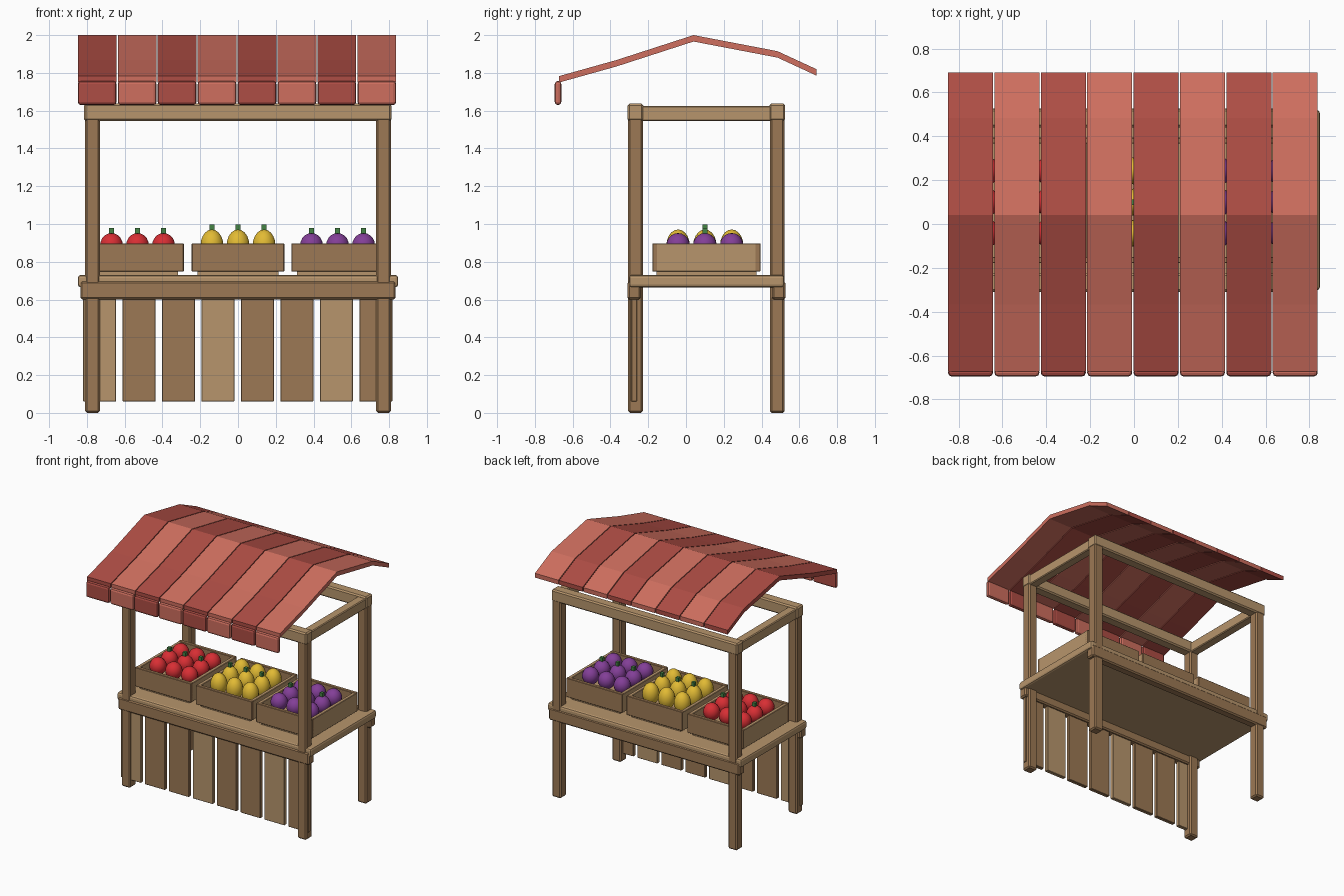
import bpy, bmesh
from mathutils import Matrix

if "Cube" in bpy.data.objects:
    bpy.data.objects.remove(bpy.data.objects["Cube"])


def material(name, r, g, b):
    m = bpy.data.materials.new(name)
    m.diffuse_color = [(c / 255) ** 2.2 for c in (r, g, b)] + [1]
    m.use_nodes = True
    m.node_tree.nodes["Principled BSDF"].inputs["Base Color"].default_value = m.diffuse_color
    return m


DARK = material("dark_wood", 155, 120, 85)
LIGHT = material("light_wood", 182, 148, 108)
REDS = [material("deep_red", 172, 78, 70), material("pale_red", 205, 110, 95)]
GREEN = material("stem_green", 70, 130, 70)


def finish(name, bm, mat):
    bmesh.ops.recalc_face_normals(bm, faces=bm.faces)
    me = bpy.data.meshes.new(name)
    bm.to_mesh(me)
    bm.free()
    me.materials.append(mat)
    ob = bpy.data.objects.new(name, me)
    bpy.context.collection.objects.link(ob)
    return ob


def box(name, x, y, z, mat, bevel=0.0, segments=1):
    """Box from (min, max) ranges, with optional bevelled edges."""
    bm = bmesh.new()
    size = Matrix.Diagonal((x[1] - x[0], y[1] - y[0], z[1] - z[0], 1))
    mid = Matrix.Translation((sum(x) / 2, sum(y) / 2, sum(z) / 2))
    bmesh.ops.create_cube(bm, size=1, matrix=mid @ size)
    ob = finish(name, bm, mat)
    if bevel:
        mod = ob.modifiers.new("bevel", "BEVEL")
        mod.width, mod.segments = bevel, segments
    return ob


def around(c, width):
    return (c - width / 2, c + width / 2)


# Frame: posts, top beams and aprons
FRONT, BACK, SIDE = -0.267, 0.483, 0.77
for side, sx in (("left", -SIDE), ("right", SIDE)):
    for end, y in (("front", FRONT), ("back", BACK)):
        box(f"{end}_{side}_post", around(sx, 0.078), around(y, 0.078), (0, 1.6), DARK, 0.01)
    box(f"{side}_beam", around(sx, 0.07), (FRONT - 0.03, BACK + 0.03), (1.545, 1.625), LIGHT, 0.006)
for end, y in (("front", FRONT), ("back", BACK)):
    box(f"{end}_beam", (-0.815, 0.812), around(y, 0.084), (1.545, 1.637), LIGHT, 0.01)
box("front_apron", (-0.835, 0.835), (-0.31, -0.24), (0.6, 0.697), DARK, 0.01)
box("back_apron", (-0.835, 0.835), (0.456, 0.526), (0.6, 0.697), DARK, 0.01)

# Table top
box("table_top", (-0.848, 0.848), (-0.302, 0.52), (0.665, 0.73), LIGHT, 0.015, 2)

# Front slats
for i in range(8):
    box("front_slat", around(-0.733 + i * 0.209, 0.175), (-0.29, -0.26), (0.06, 0.62),
        DARK if i % 3 else LIGHT, 0.003)

# Crates with three rows of fruit each
CY, HX, HY, T = 0.108, 0.245, 0.286, 0.028
FRUITS = [("red_fruit", material("fruit_red", 215, 50, 55), -0.532, 0.066),
          ("yellow_fruit", material("fruit_yellow", 225, 185, 55), 0.0, 0.085),
          ("purple_fruit", material("fruit_purple", 130, 65, 150), 0.527, 0.066)]
for name, mat, cx, rz in FRUITS:
    box("crate_floor", around(cx, 0.43), around(CY, 0.53), (0.73, 0.765), LIGHT)
    for s in (-1, 1):
        box("crate_long_wall", around(cx, 2 * HX), around(CY + s * (HY - T / 2), T),
            (0.748, 0.898), DARK, 0.003)
        box("crate_end_wall", around(cx + s * (HX - T / 2), T), around(CY, 2 * HY - 0.012),
            (0.748, 0.896), LIGHT, 0.003)
    for i in (-1, 0, 1):
        for j in (-1, 0, 1):
            x, y = cx + i * 0.138, 0.1 + j * 0.142
            bm = bmesh.new()
            bmesh.ops.create_uvsphere(bm, u_segments=14, v_segments=10, radius=1,
                                      matrix=Matrix.Translation((x, y, 0.886))
                                      @ Matrix.Diagonal((0.062, 0.062, rz, 1)))
            for f in bm.faces:
                f.smooth = True
            finish(name, bm, mat)
            if j == 0:
                top = 0.886 + rz
                box("fruit_stem", around(x, 0.025), around(y, 0.025), (top - 0.012, top + 0.027), GREEN)

# Canopy: striped bent strips, each with a hanging flap at the front
PROFILE = [(-0.672, 1.783), (-0.368, 1.868), (0.04, 2.0), (0.484, 1.915), (0.69, 1.82)]
DROP = 0.034
for i in range(8):
    x0 = -0.848 + i * 0.2115
    x1 = x0 + 0.205
    mat = REDS[i % 2]
    bm = bmesh.new()
    rings = [[bm.verts.new(p) for p in ((x0, y, z), (x1, y, z), (x1, y, z - DROP), (x0, y, z - DROP))]
             for y, z in PROFILE]
    for a, b in zip(rings, rings[1:]):
        for k in range(4):
            bm.faces.new((a[k], a[k - 1], b[k - 1], b[k]))
    bm.faces.new(rings[0])
    bm.faces.new(rings[-1])
    finish("canopy_strip", bm, mat)
    box("canopy_flap", (x0, x1), (-0.695, -0.66), (1.63, 1.757), mat, 0.016, 2)
